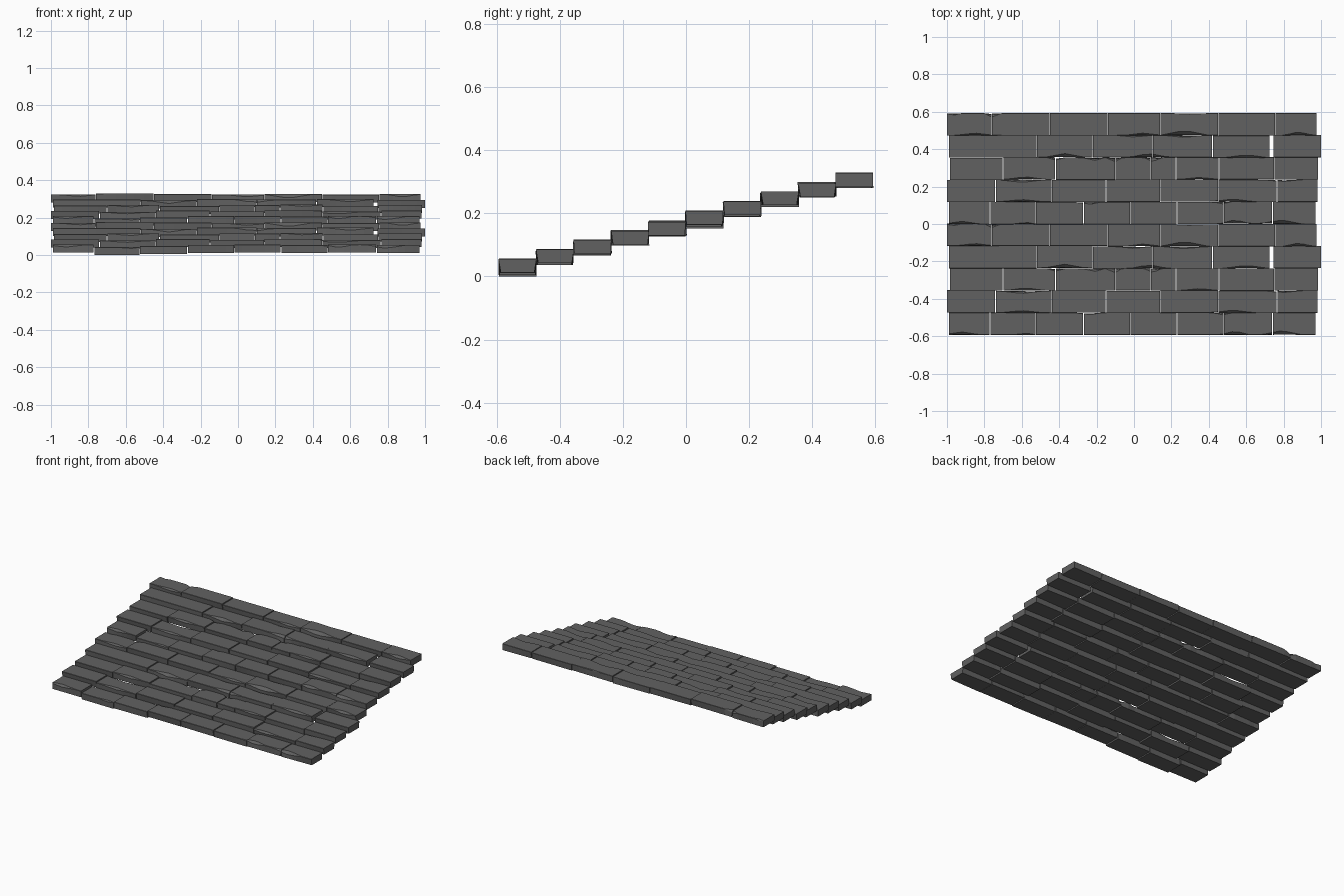
import bpy, bmesh, random

# Five course patterns that repeat: joints along x, height offset per stone
JOINTS = [
    [-0.99, -0.77, -0.525, -0.27, -0.02, 0.23, 0.48, 0.74, 0.97],
    [-1.0, -0.74, -0.44, -0.15, 0.14, 0.45, 0.765, 0.98],
    [-0.985, -0.70, -0.42, -0.10, 0.09, 0.225, 0.455, 0.75, 0.985],
    [-0.99, -0.52, -0.22, 0.10, 0.42, 0.735, 1.0],
    [-1.0, -0.76, -0.45, -0.14, 0.14, 0.45, 0.755, 0.975],
]
LIFT = [
    [0.013, 0, 0.005, 0.012, 0.013, 0.010, 0.014, 0.012],
    [0.010, 0.005, 0.012, 0.008, 0.013, 0.006, 0.012],
    [0.008, 0.012, 0.006, 0.012, 0.010, 0.013, 0.007, 0.012],
    [0.010, 0.006, 0.012, 0.009, 0.012, 0.008],
    [0.007, 0.012, 0.008, 0.005, 0.009, 0.006, 0.008],
]
# Chipped places: x, half length, depth
FRONT = [
    [(-0.92, 0.10, 0.015), (-0.58, 0.05, 0.01), (0.54, 0.08, 0.02), (0.79, 0.11, 0.022)],
    [(-0.6, 0.12, 0.012), (0.53, 0.12, 0.015)],
    [(-0.58, 0.1, 0.014), (0.35, 0.1, 0.01)],
    [(-0.37, 0.11, 0.02), (0.08, 0.1, 0.02), (0.6, 0.12, 0.016)],
    [(-0.85, 0.1, 0.012), (0.05, 0.1, 0.012), (0.27, 0.13, 0.026), (0.88, 0.08, 0.018)],
]
BACK = [
    [(-0.24, 0.06, 0.012), (0.47, 0.04, 0.014)],
    [(-0.6, 0.12, 0.014), (0.8, 0.1, 0.01)],
    [(-0.22, 0.05, 0.02), (-0.10, 0.04, 0.022), (0.10, 0.05, 0.022), (-0.42, 0.05, 0.014)],
    [(0.0, 0.1, 0.01), (0.27, 0.12, 0.012)],
    [(-0.76, 0.04, 0.02), (-0.97, 0.04, 0.012), (0.3, 0.1, 0.005)],
]
RNG = random.Random(4)


def chip(table, x):
    return 0.002 + max(d * max(0, 1 - abs(x - c) / w) for c, w, d in table)


def stone(bm, x0, x1, y0, y1, z0, z1, p):
    # Irregular slab: chipped six-sided section carried along x
    bottom = [RNG.uniform(0.0, 0.016) for _ in range(2)]
    rings = []
    n = 6
    for i in range(n + 1):
        x = x0 + (x1 - x0) * i / n
        f, b = chip(FRONT[p], x), chip(BACK[p], x)
        t = i / n
        under = (bottom[0] * (1 - t) + bottom[1] * t) * 0.5
        sec = [(y0 + under, z0), (y0 + 0.2 * f, z1 - 0.8 * f),
               (y0 + f, z1), (y1 - b, z1),
               (y1 - 0.5 * b, z1 - 0.7 * b), (y1 - under, z0)]
        rings.append([bm.verts.new((x, y, z)) for y, z in sec])
    for a, c in zip(rings, rings[1:]):
        for k in range(6):
            m = (k + 1) % 6
            bm.faces.new((a[k], a[m], c[m], c[k]))
    bm.faces.new(rings[0])
    bm.faces.new(rings[-1][::-1])


mat = bpy.data.materials.new("slate")
mat.diffuse_color = (0.12, 0.12, 0.12, 1)

# Ten stepped courses rising to the back
for row in range(10):
    p = row % 5
    bm = bmesh.new()
    y0 = -0.594 + 0.1185 * row
    zb = 0.0305 * row
    js = JOINTS[p]
    for i, lift in enumerate(LIFT[p]):
        gap_l = 0.011 if p == 3 and js[i] == 0.735 else 0.002
        gap_r = 0.011 if p == 3 and js[i + 1] == 0.735 else 0.002
        x0 = js[i] + (gap_l if i else 0)
        x1 = js[i + 1] - (gap_r if i < len(LIFT[p]) - 1 else 0)
        dy = RNG.uniform(-0.002, 0.002) if 0 < row < 9 else 0
        stone(bm, x0, x1, y0 + dy, y0 + 0.121 + dy, zb + lift, zb + lift + 0.043, p)
    bmesh.ops.recalc_face_normals(bm, faces=bm.faces)
    me = bpy.data.meshes.new("slate_course")
    bm.to_mesh(me)
    bm.free()
    me.materials.append(mat)
    ob = bpy.data.objects.new("slate_course_%d" % (row + 1), me)
    bpy.context.collection.objects.link(ob)
